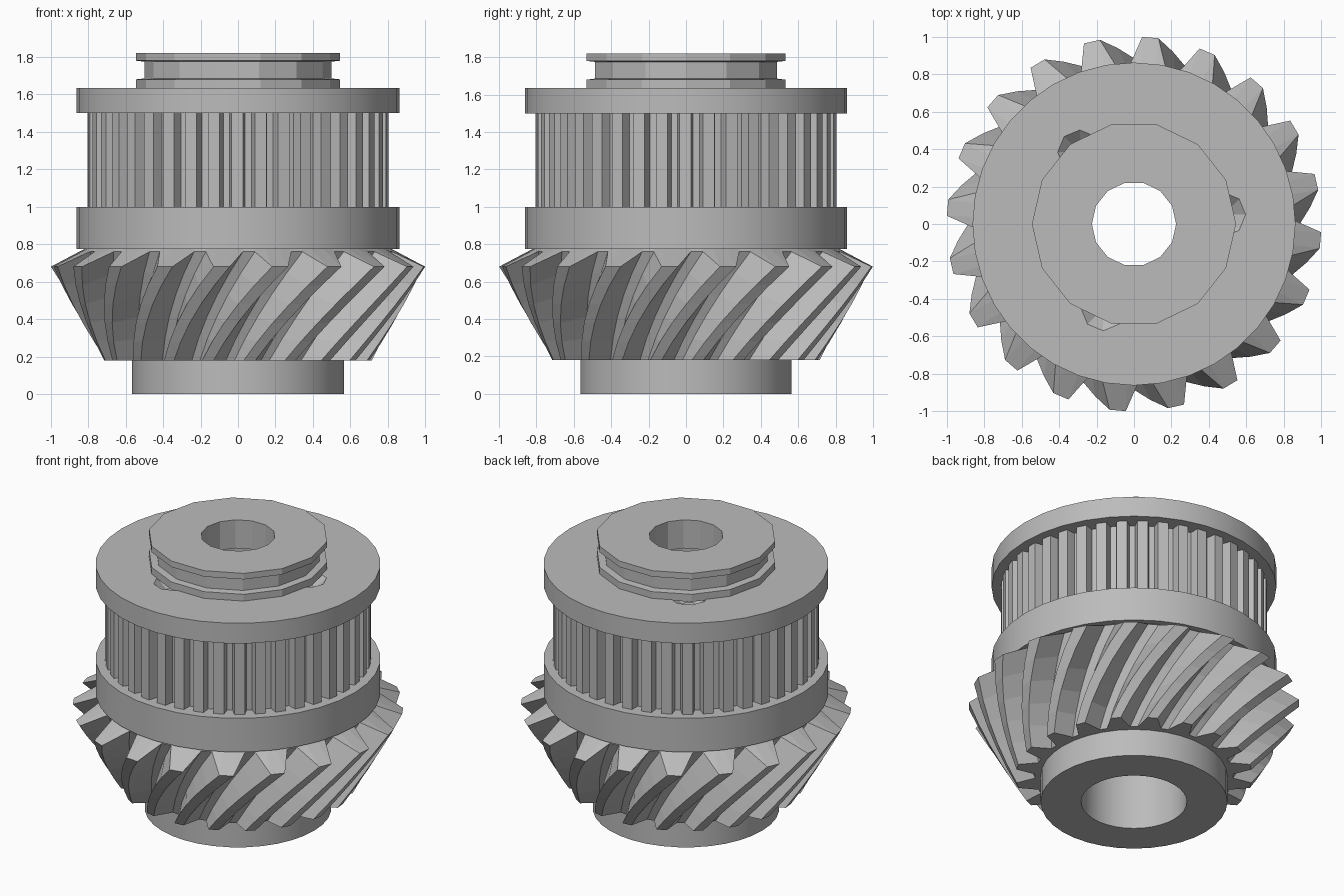
import bpy, bmesh, math
from math import cos, sin, radians, tau

if "Cube" in bpy.data.objects:
    bpy.data.objects.remove(bpy.data.objects["Cube"])

STEEL = (0.5, 0.5, 0.5, 1)
steel = bpy.data.materials.new("steel_grey")
steel.use_nodes = True
steel.diffuse_color = STEEL
steel.node_tree.nodes["Principled BSDF"].inputs["Base Color"].default_value = STEEL


def point(r, angle, z):
    return (r * cos(angle), r * sin(angle), z)


def loft(name, rings, closed=False, smooth=None):
    """Skin a stack of equal-length rings; closed joins last ring to first."""
    bm = bmesh.new()
    loops = [[bm.verts.new(p) for p in ring] for ring in rings]
    pairs = list(zip(loops, loops[1:]))
    if closed:
        pairs.append((loops[-1], loops[0]))
    n = len(loops[0])
    for a, b in pairs:
        for i in range(n):
            j = (i + 1) % n
            bm.faces.new((a[i], a[j], b[j], b[i]))
    if closed:
        bmesh.ops.recalc_face_normals(bm, faces=bm.faces)
    mesh = bpy.data.meshes.new(name)
    bm.to_mesh(mesh)
    bm.free()
    mesh.materials.append(steel)
    obj = bpy.data.objects.new(name, mesh)
    bpy.context.collection.objects.link(obj)
    if smooth:
        bpy.ops.object.select_all(action="DESELECT")
        obj.select_set(True)
        bpy.context.view_layer.objects.active = obj
        bpy.ops.object.shade_smooth_by_angle(angle=radians(smooth))
    return obj


def lathe(name, profile, sides, smooth=30):
    """Revolve a closed (radius, z) outline."""
    rings = [[point(r, tau * i / sides, z) for i in range(sides)] for r, z in profile]
    return loft(name, rings, closed=True, smooth=smooth)


def collar(name, inner, outer, low, high, sides=36):
    return lathe(name, [(inner, low), (outer, low), (outer, high), (inner, high)], sides)


def mix(a, b, t):
    return a + (b - a) * t


# Bottom hub, bore wall and the two plain collars
BORE = 0.32
collar("bottom_hub", BORE, 0.565, 0, 0.2)
collar("bore_sleeve", BORE, 0.4, 0.2, 1.63)
collar("lower_collar", 0.38, 0.862, 0.775, 1.0)
flange = collar("upper_flange", 0.38, 0.862, 1.5, 1.635)

# Grooved neck with the narrow bore
lathe("grooved_neck", [(0.225, 1.63), (0.545, 1.63), (0.545, 1.68), (0.5, 1.685),
                       (0.5, 1.775), (0.545, 1.78), (0.545, 1.82), (0.225, 1.82)], 14, smooth=20)

# Spiral bevel gear
TEETH, STEPS = 20, 5
TWIST, PHASE = radians(26), radians(13)
ROOT_HALF, TIP_HALF = radians(6.8), radians(2.5)


def gear_ring(t, flat=None):
    ring = []
    for k in range(TEETH):
        centre = PHASE + tau * k / TEETH - TWIST * (1 - t)
        for offset, tip in ((-ROOT_HALF, 0), (-TIP_HALF, 1), (TIP_HALF, 1), (ROOT_HALF, 0)):
            if flat:
                r, z = flat
            elif tip:
                r, z = mix(0.715, 1.0, t), mix(0.18, 0.68, t)
            else:
                r, z = mix(0.6, 0.84, t), mix(0.18, 0.76, t)
            ring.append(point(r, centre + offset, z))
    return ring


loft("bevel_gear", [gear_ring(0, (0.55, 0.18))]
     + [gear_ring(i / STEPS, None) for i in range(STEPS + 1)]
     + [gear_ring(1, (0.82, 0.775))])

# Straight-toothed belt pulley
GROOVES = 40
pitch = tau / GROOVES
outline = [(-0.28, 0.805), (0.22, 0.805), (0.33, 0.745), (0.61, 0.745)]
loft("belt_pulley", [[point(r, (k + a) * pitch, z) for k in range(GROOVES) for a, r in outline]
                     for z in (0.99, 1.51)])

# Three shallow dents in the flange beside the neck
for angle in (6, 127, 250):
    bpy.ops.mesh.primitive_cone_add(vertices=8, radius1=0.05, radius2=0.13, depth=0.07,
                                    location=point(0.48, radians(angle), 1.61))
    cutter = bpy.context.object
    cutter.name = "dent_cutter"
    cutter.data.materials.append(steel)
    cutter.hide_render = True
    cut = flange.modifiers.new("dent", "BOOLEAN")
    cut.operation = "DIFFERENCE"
    cut.object = cutter
    bpy.context.view_layer.objects.active = flange
    bpy.ops.object.modifier_move_to_index(modifier="dent" if cut.name == "dent" else cut.name, index=0)
    bpy.ops.object.modifier_apply(modifier=cut.name)
    bpy.data.objects.remove(cutter)
